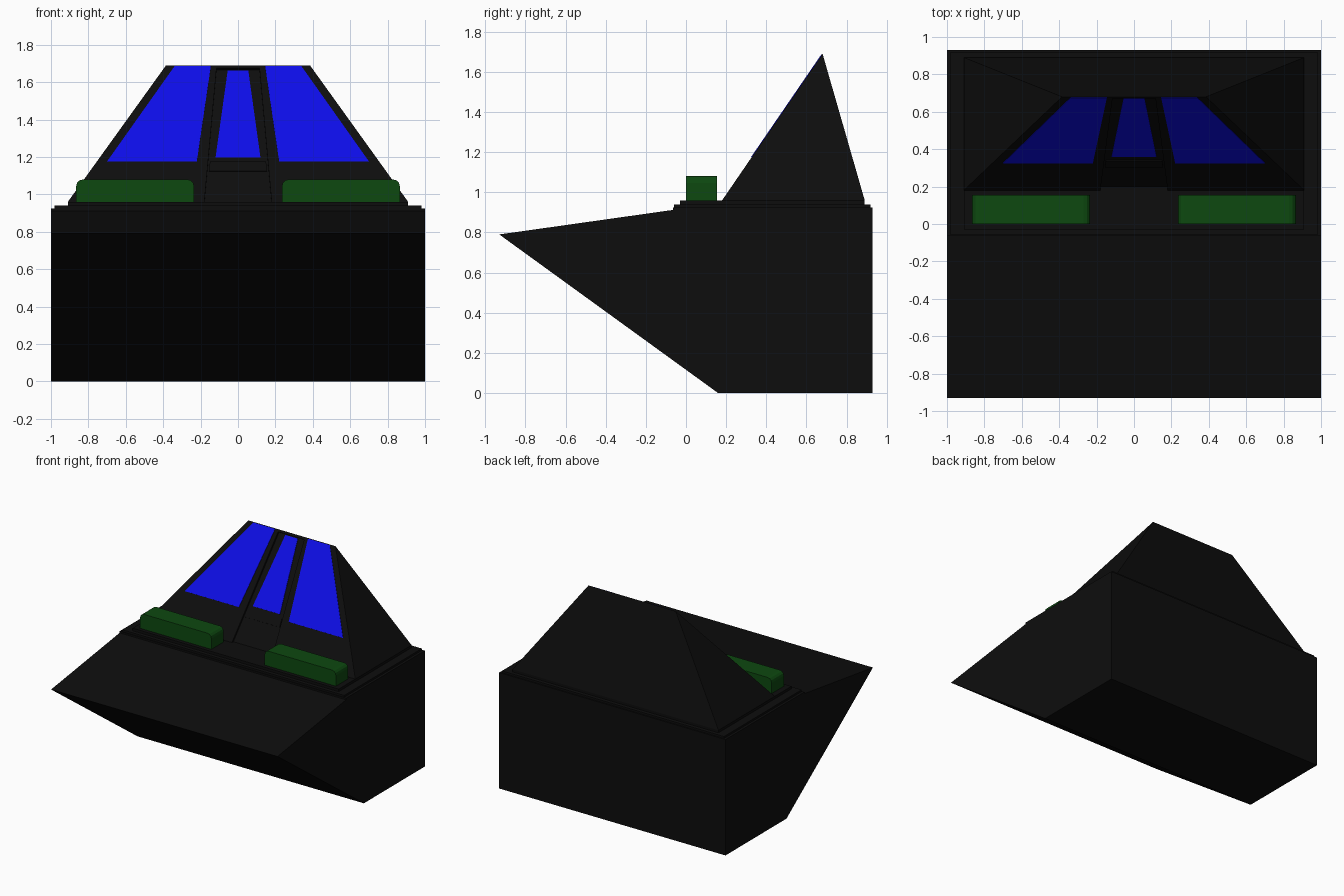
import bpy, bmesh
from mathutils import Vector

cube = bpy.data.objects.get("Cube")
if cube:
    bpy.data.objects.remove(cube)


def material(name, rgb):
    m = bpy.data.materials.new(name)
    m.use_nodes = True
    m.diffuse_color = (*rgb, 1)
    m.node_tree.nodes["Principled BSDF"].inputs["Base Color"].default_value = (*rgb, 1)
    return m


black = material("black", (0.004, 0.004, 0.004))
blue = material("blue", (0.004, 0.004, 0.8))
green = material("green", (0.004, 0.065, 0.005))


def finish(name, bm, mat):
    bmesh.ops.recalc_face_normals(bm, faces=bm.faces)
    mesh = bpy.data.meshes.new(name)
    bm.to_mesh(mesh)
    bm.free()
    mesh.materials.append(mat)
    obj = bpy.data.objects.new(name, mesh)
    bpy.context.collection.objects.link(obj)
    return obj


def loft(name, first, second, mat):
    """Solid between two matching outlines."""
    bm = bmesh.new()
    a = [bm.verts.new(p) for p in first]
    b = [bm.verts.new(p) for p in second]
    n = len(a)
    bm.faces.new(a)
    bm.faces.new(b[::-1])
    for i in range(n):
        bm.faces.new((a[i], a[(i + 1) % n], b[(i + 1) % n], b[i]))
    return finish(name, bm, mat)


def box(name, x0, x1, y0, y1, z0, z1, mat):
    outline = [(x0, y0), (x1, y0), (x1, y1), (x0, y1)]
    return loft(name, [(*p, z0) for p in outline], [(*p, z1) for p in outline], mat)


# Wedge-nosed body
profile = [(-0.93, 0.79), (-0.065, 0.912), (-0.065, 0.925), (0.93, 0.925), (0.93, 0), (0.16, 0)]
loft("body", [(-1, y, z) for y, z in profile], [(1, y, z) for y, z in profile], black)

# Stepped deck
box("lower_deck", -0.98, 0.98, -0.06, 0.92, 0.92, 0.94, black)
box("upper_deck", -0.91, 0.91, -0.03, 0.89, 0.935, 0.96, black)

# Sloping front plane of the cabin
BASE, TOP = 0.96, 1.69
SLOPE = 0.5 / (TOP - BASE)
NORMAL = Vector((0, -1, SLOPE)).normalized()


def on_slope(x, z, lift=0.0):
    return Vector((x, 0.18 + (z - BASE) * SLOPE, z)) + NORMAL * lift


def panel(name, corners, low, high, mat):
    return loft(name, [on_slope(x, z, low) for x, z in corners],
                [on_slope(x, z, high) for x, z in corners], mat)


# Cabin with a sunken centre channel
bm = bmesh.new()


def add(*points):
    bm.faces.new([bm.verts.new(p) for p in points])


rim = [(-0.18, BASE), (0.18, BASE), (0.115, 1.675), (-0.115, 1.675)]
outer = [on_slope(x, z) for x, z in rim]
floor = [on_slope(x, z, -0.015) for x, z in rim]
left0, right0 = on_slope(-0.91, BASE), on_slope(0.91, BASE)
left1, right1 = on_slope(-0.385, TOP), on_slope(0.385, TOP)
back_l, back_r = Vector((-0.91, 0.89, BASE)), Vector((0.91, 0.89, BASE))
add(left0, outer[0], outer[3], left1)
add(outer[1], right0, right1, outer[2])
add(outer[3], outer[2], right1, left1)
add(*floor)
for i in (1, 2, 3):
    j = (i + 1) % 4
    add(outer[i], outer[j], floor[j], floor[i])
add(right0, back_r, right1)
add(back_l, left0, left1)
add(back_r, back_l, left1, right1)
add(left0, back_l, back_r, right0, outer[1], floor[1], floor[0], outer[0])
bmesh.ops.remove_doubles(bm, verts=bm.verts, dist=0.0005)
finish("cabin", bm, black)

# Windows and sill in the channel
panel("centre_window", [(-0.12, 1.205), (0.12, 1.205), (0.055, 1.67), (-0.055, 1.67)],
      -0.016, -0.011, blue)
panel("window_sill", [(-0.155, 1.13), (0.155, 1.13), (0.15, 1.18), (-0.15, 1.18)],
      -0.016, -0.008, black)

for side, s in (("left", 1), ("right", -1)):
    # Side window
    panel(side + "_window", [(s * 0.22, 1.175), (s * 0.7, 1.175), (s * 0.338, 1.686), (s * 0.145, 1.686)],
          -0.002, 0.003, blue)
    # Lamp with rounded upper ends
    lamp = box(side + "_lamp", s * 0.235, s * 0.865, 0, 0.155, 0.955, 1.08, green)
    bm = bmesh.new()
    bm.from_mesh(lamp.data)
    ends = [e for e in bm.edges if all(v.co.z > 1 for v in e.verts)
            and abs(e.verts[0].co.x - e.verts[1].co.x) < 0.01]
    bmesh.ops.bevel(bm, geom=ends, offset=0.035, segments=3, profile=0.5, affect='EDGES')
    bm.to_mesh(lamp.data)
    bm.free()
